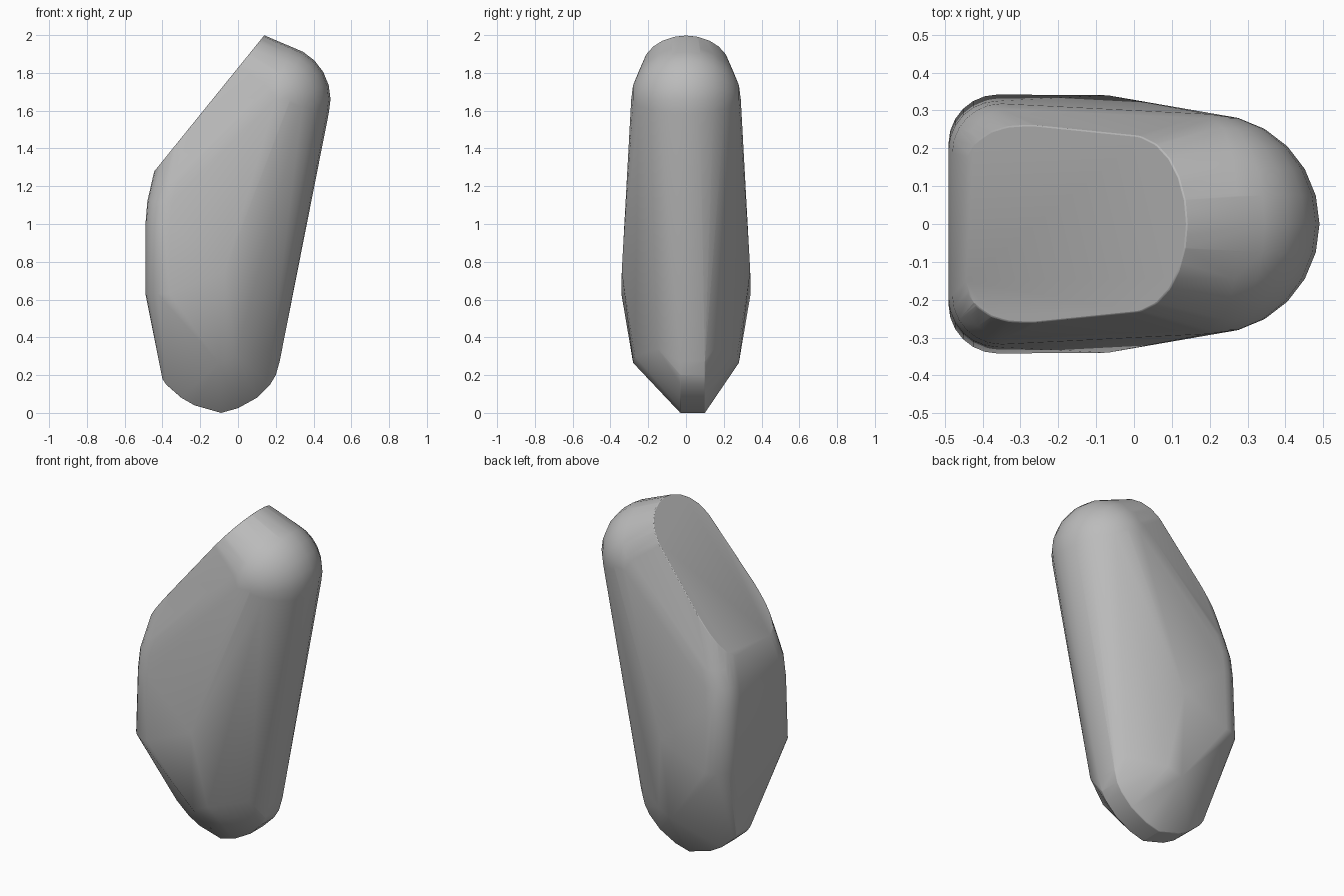
import bpy, bmesh, math
from mathutils import Vector

cube = bpy.data.objects.get("Cube")
if cube:
    bpy.data.objects.remove(cube, do_unlink=True)

stone_grey = bpy.data.materials.new("stone_grey")
stone_grey.use_nodes = True
colour = (0.5, 0.5, 0.5, 1)
stone_grey.diffuse_color = colour
stone_grey.node_tree.nodes["Principled BSDF"].inputs["Base Color"].default_value = colour


def ball(centre, radius, steps=24):
    """Points of a ball, poles along y."""
    pts = []
    for i in range(1, steps // 2):
        a = math.pi * i / (steps // 2)
        for j in range(steps):
            b = 2 * math.pi * j / steps
            pts.append(Vector(centre) + radius * Vector(
                (math.sin(a) * math.cos(b), math.cos(a), math.sin(a) * math.sin(b))))
    return pts + [Vector(centre) + Vector((0, s * radius, 0)) for s in (-1, 1)]


def rounded_side(x, half, z, r=0.13, steps=6):
    """Left-hand end of a level section, with two rounded corners."""
    pts = []
    for side in (-1, 1):
        for i in range(steps + 1):
            a = math.pi / 2 * i / steps
            pts.append(Vector((x + r * (1 - math.cos(a)),
                               side * (half - r + r * math.sin(a)), z)))
    return pts


# Rounded upper end
points = ball((0.2, 0, 1.66), 0.29) + ball((-0.1, 0, 1.885), 0.2)

# Upright edge with rounded corners
for x, half, z in [(-0.49, 0.342, 0.63), (-0.49, 0.325, 1.0), (-0.48, 0.318, 1.12),
                   (-0.45, 0.308, 1.22), (-0.41, 0.295, 1.32)]:
    points += rounded_side(x, half, z)

# Broad faces and the facets under them
for side in (-1, 1):
    for x, y, z in [(-0.07, 0.34, 0.75), (-0.1, 0.28, 0.265),
                    (-0.01, 0.27, 0.3), (0.18, 0.15, 0.34)]:
        points.append(Vector((x, side * y, z)))

# Curved narrow keel at the bottom
for x, z in [(-0.4, 0.18), (-0.38, 0.15), (-0.3, 0.08), (-0.23, 0.04), (-0.09, 0),
             (0, 0.025), (0.1, 0.08), (0.17, 0.15), (0.2, 0.2), (0.22, 0.27)]:
    points += [Vector((x, -0.03, z)), Vector((x, 0.1, z))]

# Skin the body, then slice the sloping face
bm = bmesh.new()
for p in points:
    bm.verts.new(p)
hull = bmesh.ops.convex_hull(bm, input=bm.verts[:])
spare = [v for v in bm.verts if not v.link_faces]
bmesh.ops.delete(bm, geom=spare, context='VERTS')
low, high = Vector((-0.41, 0, 1.32)), Vector((0.14, 0, 2.0))
run = high - low
bmesh.ops.bisect_plane(bm, geom=bm.verts[:] + bm.edges[:] + bm.faces[:], plane_co=low,
                       plane_no=Vector((-run.z, 0, run.x)), clear_outer=True)
bmesh.ops.remove_doubles(bm, verts=bm.verts[:], dist=0.002)
bmesh.ops.holes_fill(bm, edges=[e for e in bm.edges if e.is_boundary], sides=0)
bmesh.ops.recalc_face_normals(bm, faces=bm.faces[:])

mesh = bpy.data.meshes.new("stone_body")
bm.to_mesh(mesh)
bm.free()
mesh.materials.append(stone_grey)
body = bpy.data.objects.new("stone_body", mesh)
bpy.context.collection.objects.link(body)

# Soften the rim of the slope and the facets
bevel = body.modifiers.new("soft_edges", 'BEVEL')
bevel.width = 0.012
bevel.segments = 2
bevel.limit_method = 'ANGLE'
bevel.angle_limit = math.radians(35)

bpy.ops.object.select_all(action='DESELECT')
body.select_set(True)
bpy.context.view_layer.objects.active = body
bpy.ops.object.shade_smooth_by_angle(angle=math.radians(30))
